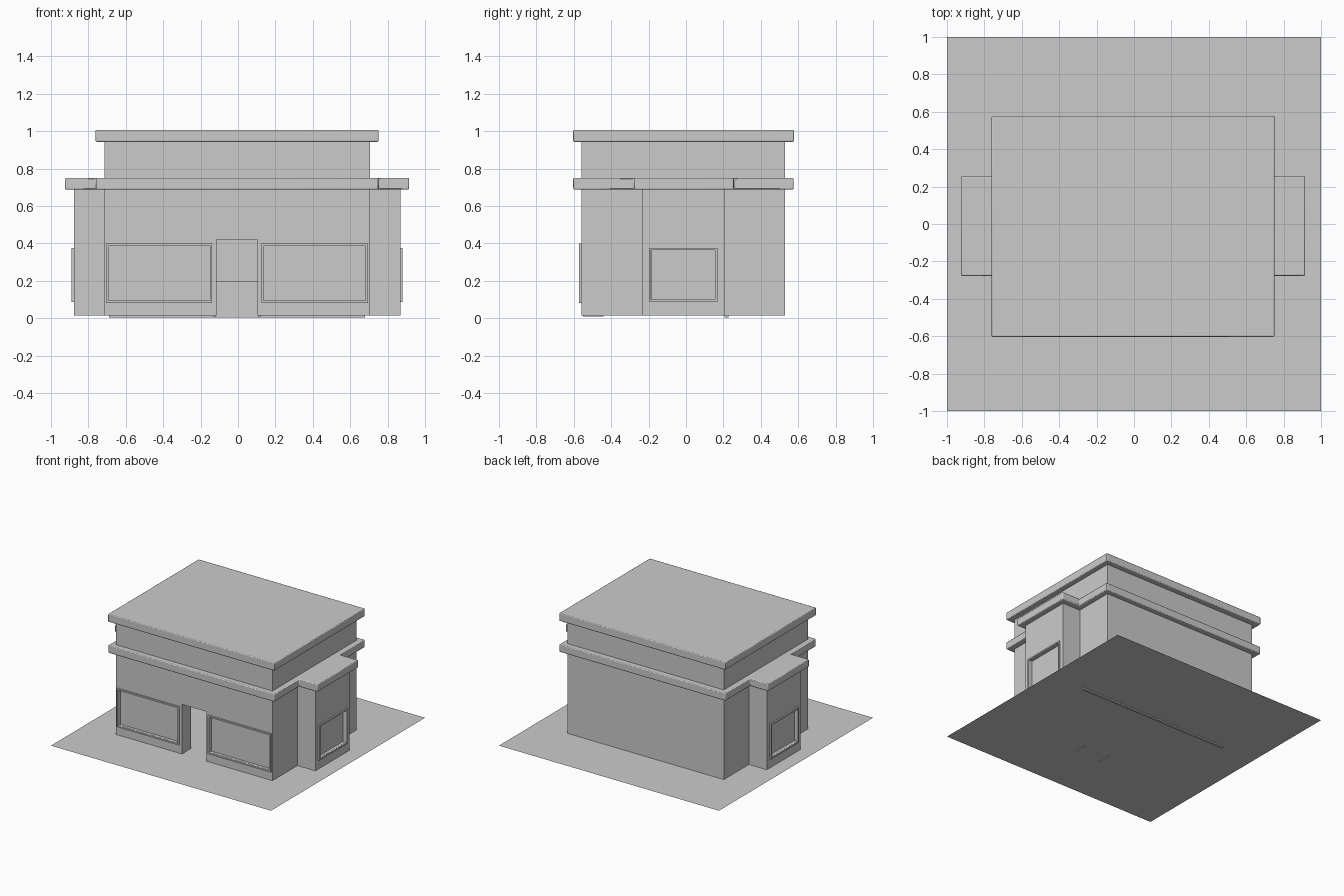
import bpy, bmesh

if "Cube" in bpy.data.objects:
    bpy.data.objects.remove(bpy.data.objects["Cube"])

CX = -0.005          # the building sits a hair left of the plot centre
FLOOR = 0.013


def finish(name, bm):
    bmesh.ops.recalc_face_normals(bm, faces=bm.faces)
    me = bpy.data.meshes.new(name)
    bm.to_mesh(me)
    bm.free()
    ob = bpy.data.objects.new(name, me)
    bpy.context.collection.objects.link(ob)
    return ob


def box(name, x0, x1, y0, y1, z0, z1, bevel=0):
    bm = bmesh.new()
    bmesh.ops.create_cube(bm, size=1)
    for v in bm.verts:
        v.co = ((x0 + x1) / 2 + v.co.x * (x1 - x0),
                (y0 + y1) / 2 + v.co.y * (y1 - y0),
                (z0 + z1) / 2 + v.co.z * (z1 - z0))
    ob = finish(name, bm)
    if bevel:
        add_bevel(ob, bevel)
    return ob


def add_bevel(ob, width):
    m = ob.modifiers.new("soft_edge", 'BEVEL')
    m.width, m.segments = width, 2


def cross(hx, y0, y1, wx, wy0, wy1):
    """Outline of the main block with a shallow wing on each side."""
    right = [(hx, y0), (hx, wy0), (wx, wy0), (wx, wy1), (hx, wy1), (hx, y1)]
    pts = right + [(-x, y) for x, y in reversed(right)]
    return [(x + CX, y) for x, y in pts]


def extrude_outline(name, pts, z0, z1, capped=True):
    bm = bmesh.new()
    lo = [bm.verts.new((x, y, z0)) for x, y in pts]
    hi = [bm.verts.new((x, y, z1)) for x, y in pts]
    for i in range(len(pts)):
        j = (i + 1) % len(pts)
        bm.faces.new((lo[i], lo[j], hi[j], hi[i]))
    if capped:
        bm.faces.new(lo[::-1])
        bm.faces.new(hi)
    return finish(name, bm)


def cut(target, name, *dims):
    c = box(name, *dims)
    c.hide_render = True
    c.hide_set(True)
    m = target.modifiers.new(name, 'BOOLEAN')
    m.object, m.operation, m.solver = c, 'DIFFERENCE', 'EXACT'


def window_frame(name, axis, wall, out, a0, a1, z0, z1, t=0.012):
    """Rectangular border on a wall; a0..a1 runs along the wall."""
    w = sorted((wall - out * 0.03, wall + out * 0.012))
    bars = [(a0, a1, z0, z0 + t), (a0, a1, z1 - t, z1),
            (a0, a0 + t, z0 + t, z1 - t), (a1 - t, a1, z0 + t, z1 - t)]
    for i, (p, q, b, c) in enumerate(bars):
        if axis == 'y':
            box(f"{name}_frame_{i}", p, q, w[0], w[1], b, c)
        else:
            box(f"{name}_frame_{i}", w[0], w[1], p, q, b, c)


# Plot of ground
bm = bmesh.new()
bmesh.ops.create_grid(bm, x_segments=1, y_segments=1, size=1)
for v in bm.verts:
    v.co.z = FLOOR
finish("ground_plot", bm)

# Hollow lower storey
walls = extrude_outline("lower_walls", cross(0.71, -0.56, 0.53, 0.873, -0.235, 0.205),
                        FLOOR, 0.70, capped=False)
m = walls.modifiers.new("thickness", 'SOLIDIFY')
m.thickness, m.offset = 0.035, -1
m.use_even_offset = True

# Doorway and front windows
cut(walls, "doorway_cutter", -0.115, 0.105, -0.65, -0.45, -0.05, 0.42)
for side, x0, x1 in (("left", -0.705, -0.138), ("right", 0.125, 0.695)):
    cut(walls, f"{side}_window_cutter", x0 + 0.01, x1 - 0.01, -0.65, -0.522, 0.095, 0.39)
    window_frame(f"{side}_front_window", 'y', -0.56, -1, x0, x1, 0.082, 0.398)
    box(f"{side}_front_glass", x0 + 0.005, x1 - 0.005, -0.538, -0.53, 0.088, 0.392)

# Wing windows
for side, s in (("left", -1), ("right", 1)):
    wall = CX + s * 0.873
    xs = sorted((wall - s * 0.06, wall + s * 0.06))
    cut(walls, f"{side}_wing_cutter", xs[0], xs[1], -0.185, 0.155, 0.1, 0.365)
    window_frame(f"{side}_wing_window", 'x', wall, s, -0.198, 0.168, 0.087, 0.376)
    xs = sorted((wall - s * 0.022, wall - s * 0.03))
    box(f"{side}_wing_glass", xs[0], xs[1], -0.19, 0.16, 0.092, 0.37)

# Lower ledge, upper storey and flat roof
ledge = extrude_outline("lower_ledge", cross(0.755, -0.603, 0.575, 0.92, -0.277, 0.255),
                        0.688, 0.75)
add_bevel(ledge, 0.006)
box("upper_walls", CX - 0.71, CX + 0.71, -0.56, 0.53, 0.745, 0.945)
box("roof_slab", CX - 0.756, CX + 0.756, -0.603, 0.577, 0.943, 1.007, bevel=0.006)

# Inward-opened doors
for side, s in (("left", -1), ("right", 1)):
    x = CX + s * 0.113
    xs = sorted((x, x + s * 0.012))
    box(f"{side}_door", xs[0], xs[1], -0.55, -0.44, 0.008, 0.415)

# Counter across the room
box("counter_front", -0.69, 0.68, 0.207, 0.228, 0.003, 0.19)
box("counter_top", -0.69, 0.68, 0.2, 0.3, 0.19, 0.2)

for ob in bpy.data.objects:
    if ob.name in ("lower_ledge", "roof_slab"):
        bpy.context.view_layer.objects.active = ob
        ob.select_set(True)
bpy.ops.object.shade_smooth_by_angle()
